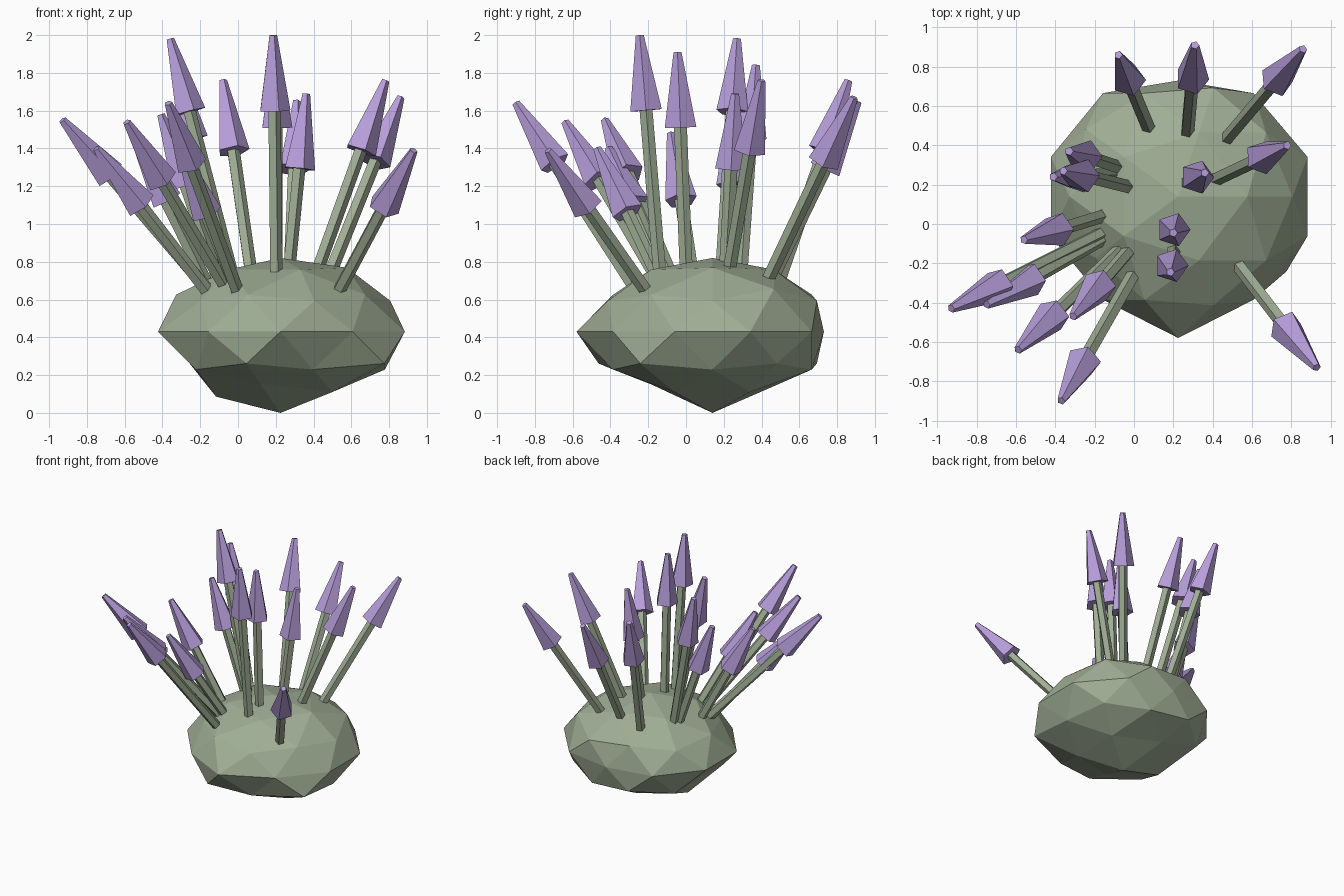
import bpy, bmesh, math
from mathutils import Vector, Matrix

if "Cube" in bpy.data.objects:
    bpy.data.objects.remove(bpy.data.objects["Cube"])


def material(name, rgb):
    m = bpy.data.materials.new(name)
    m.diffuse_color = (*rgb, 1)
    m.use_nodes = True
    m.node_tree.nodes["Principled BSDF"].inputs["Base Color"].default_value = m.diffuse_color
    return m


GREEN = material("sage green", (0.35, 0.42, 0.30))
PURPLE = material("lavender purple", (0.47, 0.34, 0.70))


def add_object(name, bm, mat):
    mesh = bpy.data.meshes.new(name)
    bm.to_mesh(mesh)
    bm.free()
    mesh.materials.append(mat)
    ob = bpy.data.objects.new(name, mesh)
    bpy.context.collection.objects.link(ob)
    return ob


def tapered_rod(name, start, end, r1, r2, mat):
    """Five-sided capped cone from start to end, one corner towards +x."""
    bm = bmesh.new()
    axis = end - start
    bmesh.ops.create_cone(bm, cap_ends=True, segments=5, radius1=r1,
                          radius2=r2, depth=axis.length,
                          matrix=Matrix.Rotation(-math.pi / 2, 4, 'Z'))
    ob = add_object(name, bm, mat)
    ob.rotation_mode = 'QUATERNION'
    ob.rotation_quaternion = Vector((0, 0, 1)).rotation_difference(axis)
    ob.location = (start + end) / 2


# Faceted bush mound: squashed icosphere with a few uneven corners
CENTRE = Vector((0.225, 0.14, 0.415))
R, H = 0.65, 0.41
bm = bmesh.new()
bmesh.ops.create_icosphere(bm, subdivisions=2, radius=1)
for v in bm.verts:
    lift = 0.02 if abs(v.co.z) < 0.05 else 0.035 if -0.6 < v.co.z < -0.3 else 0
    v.co = CENTRE + Vector((v.co.x * R, v.co.y * R, v.co.z * H + lift))
# corner: (angle in degrees, relative height) -> nudge
nudges = [
    (-90, 0.0, (0, -0.07, 0)), (90, 0.0, (0, -0.06, 0)),
    (18, 0.0, (0.04, 0, 0)), (-18, 0.0, (0.04, 0, 0)),
    (162, 0.0, (-0.03, 0, 0)), (-162, 0.0, (-0.03, 0, 0)),
    (180, -0.447, (0.10, 0, 0)), (-36, -0.447, (0.08, -0.04, 0)),
    (-108, -0.447, (0, -0.05, 0)),
    (36, -0.85, (0, 0, 0.05)), (-36, -0.85, (0, 0, 0.05)),
    (108, -0.85, (0, 0, 0.08)), (-108, -0.85, (0, 0, 0.09)),
    (180, -0.85, (0, 0, 0.025)),
    (-144, 0.447, (0.05, 0.03, 0)), (36, 0.525, (0, 0, 0.03)),
    (0, 0.85, (0.01, 0, 0.01)),
]
for deg, h, move in nudges:
    a, r = math.radians(deg), R * math.sqrt(1 - h * h)
    target = CENTRE + Vector((r * math.cos(a), r * math.sin(a), h * H))
    v = min(bm.verts, key=lambda w: (w.co - target).length)
    v.co += Vector(move)
low = min(v.co.z for v in bm.verts)
for v in bm.verts:
    v.co.z -= low
add_object("bush_mound", bm, GREEN)

# Flowers: (stem foot, flower tip)
flowers = [
    ((-0.04, 0.19, 0.76), (-0.36, 0.27, 1.98)),
    ((0.07, 0.50, 0.72), (-0.08, 0.86, 1.76)),
    ((0.20, -0.14, 0.75), (0.185, -0.245, 2.00)),
    ((0.27, 0.46, 0.72), (0.31, 0.91, 1.65)),
    ((0.27, 0.21, 0.78), (0.36, 0.26, 1.69)),
    ((0.42, 0.23, 0.76), (0.78, 0.40, 1.76)),
    ((0.47, 0.43, 0.70), (0.86, 0.89, 1.67)),
    ((0.54, -0.22, 0.66), (0.93, -0.73, 1.39)),
    ((-0.17, -0.05, 0.66), (-0.93, -0.43, 1.55)),
    ((-0.17, -0.08, 0.65), (-0.75, -0.41, 1.40)),
    ((-0.07, -0.13, 0.67), (-0.59, -0.64, 1.54)),
    ((-0.11, 0.25, 0.71), (-0.41, 0.24, 1.58)),
    ((-0.01, -0.27, 0.66), (-0.37, -0.90, 1.64)),
    ((-0.02, -0.13, 0.68), (-0.31, -0.47, 1.40)),
    ((0.20, 0.00, 0.78), (0.20, -0.045, 1.91)),
    ((-0.17, 0.04, 0.69), (-0.56, -0.08, 1.48)),
    ((-0.09, 0.29, 0.72), (-0.33, 0.37, 1.84)),
]
HEAD = 0.40
for i, (foot, tip) in enumerate(flowers, 1):
    foot, tip = Vector(foot), Vector(tip)
    d = (tip - foot).normalized()
    neck = tip - d * HEAD
    tapered_rod(f"stem_{i}", foot - d * 0.02, neck + d * 0.02, 0.036, 0.036, GREEN)
    tapered_rod(f"flower_head_{i}", neck, tip, 0.088, 0.022, PURPLE)
